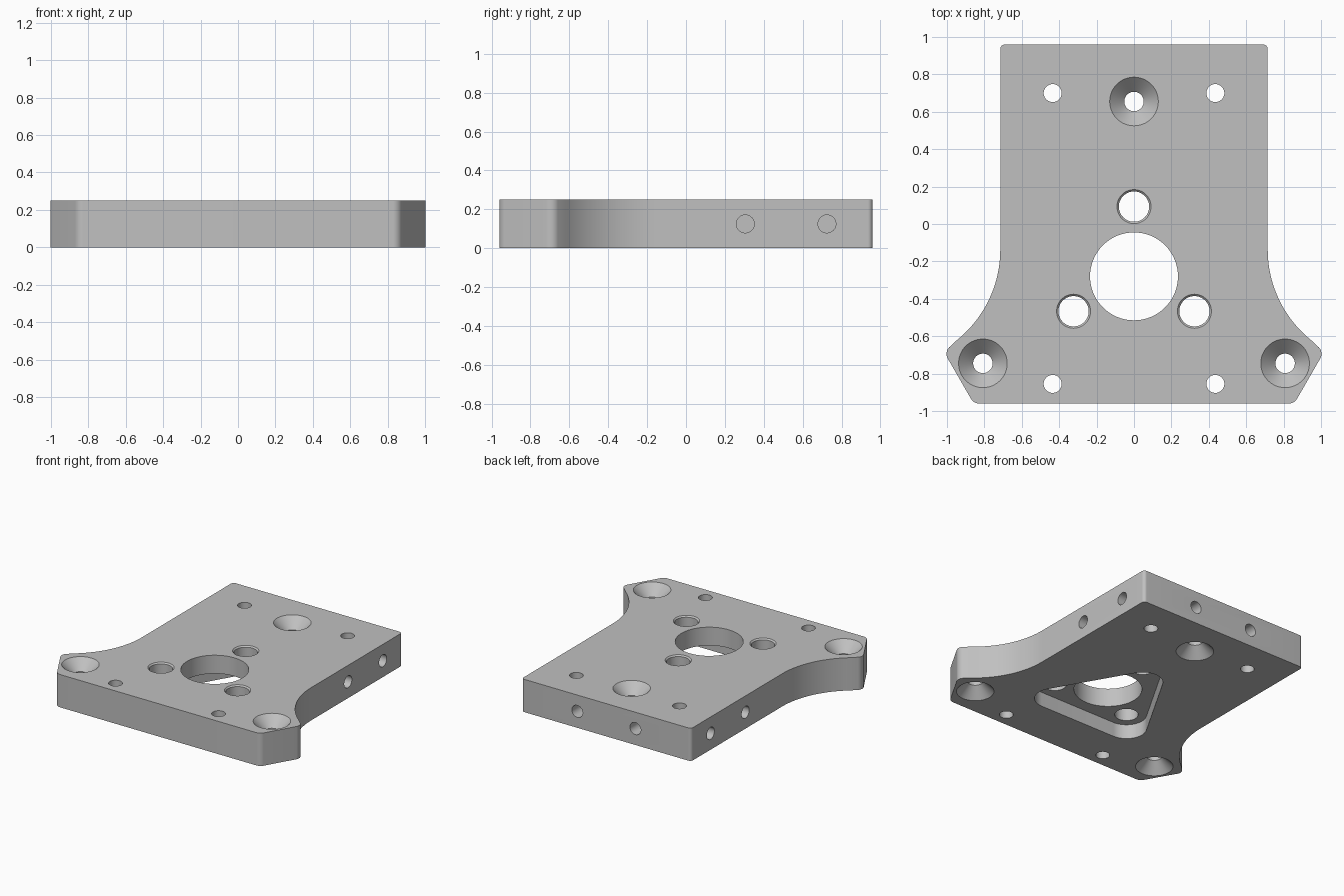
import bpy, bmesh, math
from mathutils import Vector, Matrix

cube = bpy.data.objects.get("Cube")
if cube:
    bpy.data.objects.remove(cube, do_unlink=True)

THICK = 0.25
MID = THICK / 2

metal = bpy.data.materials.new("plain grey metal")
metal.use_nodes = True
grey = (0.53, 0.53, 0.53, 1)
metal.diffuse_color = grey
metal.node_tree.nodes["Principled BSDF"].inputs["Base Color"].default_value = grey


def rounded(corner, before, after, r, steps=10):
    """Points of a fillet of radius r at a corner."""
    c = Vector(corner)
    a, b = (Vector(before) - c).normalized(), (Vector(after) - c).normalized()
    half = math.acos(a.dot(b)) / 2
    centre = c + (a + b).normalized() * (r / math.sin(half))
    start = c + a * (r / math.tan(half)) - centre
    turn = math.copysign(math.pi - 2 * half, start.y * a.x - start.x * a.y)
    base = math.atan2(start.y, start.x)
    angles = [base + turn * i / steps for i in range(steps + 1)]
    return [centre + Vector((math.cos(t), math.sin(t))) * r for t in angles]


def loft(name, rings, matrix=Matrix.Identity(4)):
    """Closed solid through rings of equal point count."""
    bm = bmesh.new()
    loops = [[bm.verts.new(p) for p in ring] for ring in rings]
    for lo, hi in zip(loops, loops[1:]):
        for i in range(len(lo)):
            bm.faces.new((lo[i - 1], lo[i], hi[i], hi[i - 1]))
    bm.faces.new(reversed(loops[0]))
    bm.faces.new(loops[-1])
    bm.transform(matrix)
    bmesh.ops.recalc_face_normals(bm, faces=bm.faces[:])
    mesh = bpy.data.meshes.new(name)
    bm.to_mesh(mesh)
    bm.free()
    mesh.materials.append(metal)
    ob = bpy.data.objects.new(name, mesh)
    bpy.context.scene.collection.objects.link(ob)
    return ob


def prism(name, points, low, high):
    return loft(name, [[(p.x, p.y, z) for p in points] for z in (low, high)])


def turned(name, profile, matrix, sides=64):
    """Solid of revolution from (radius, height) pairs."""
    angles = [2 * math.pi * i / sides for i in range(sides)]
    return loft(name, [[(r * math.cos(t), r * math.sin(t), z) for t in angles]
                       for r, z in profile], matrix)


# Plate outline: left half, then mirrored
R = 0.62
WAIST, BACK = 0.715, 0.96
flare = [Vector((WAIST + R - R * math.cos(a), -0.137 - R * math.sin(a)))
         for a in (math.radians(52.5) * i / 32 for i in range(33))]
tip, foot = (1.015, -0.686), (0.857, -BACK)
half_outline = rounded((WAIST, BACK), (0, BACK), (WAIST, 0), 0.025)
half_outline += flare[:-1]
half_outline += rounded(tip, flare[-1], foot, 0.05)
half_outline += rounded(foot, tip, (0, -BACK), 0.05)
outline = half_outline + [Vector((-p.x, p.y)) for p in reversed(half_outline)]
plate = prism("mounting_plate", outline, 0, THICK)

cutters = []
E = 0.01


def vertical_hole(name, x, y, profile):
    cutters.append(turned(name, profile, Matrix.Translation((x, y, 0))))


# Triangular pocket in the underside
HUB = Vector((0, -0.28))


def spoke(k, r):
    a = math.radians(90 + 120 * k)
    return HUB + Vector((math.cos(a), math.sin(a))) * r


pocket = []
for k in range(3):
    pocket += rounded(spoke(k, 0.653), spoke(k - 1, 0.653), spoke(k + 1, 0.653), 0.14, 20)
cutters.append(prism("pocket_cutter", pocket, -0.05, 0.11))

# Central bore and three chamfered holes around it
vertical_hole("bore_cutter", HUB.x, HUB.y, [(0.235, -E), (0.235, THICK + E)])
for k in range(3):
    p = spoke(k, 0.373)
    vertical_hole("hub_hole_cutter", p.x, p.y,
                  [(0.081, -E), (0.081, THICK - E), (0.101, THICK + E)])

# Countersunk holes, open on both faces
sink = [(0.14, -E), (0.052, 0.078), (0.052, THICK - 0.078), (0.14, THICK + E)]
for x, y in ((0, 0.655), (0.808, -0.745), (-0.808, -0.745)):
    vertical_hole("countersink_cutter", x, y, sink)

# Small through holes, and blind holes in the side and back edges
blind = [(0.046, -0.2), (0.046, 0.05)]
for s in (-1, 1):
    for y in (0.70, -0.855):
        vertical_hole("small_hole_cutter", s * 0.435, y, [(0.048, -E), (0.048, THICK + E)])
    for y in (0.305, 0.725):
        m = Matrix.Translation((s * WAIST, y, MID)) @ Matrix.Rotation(s * math.pi / 2, 4, "Y")
        cutters.append(turned("side_hole_cutter", blind, m, 48))
    m = Matrix.Translation((s * 0.245, BACK, MID)) @ Matrix.Rotation(-math.pi / 2, 4, "X")
    cutters.append(turned("back_hole_cutter", blind, m, 48))

# Cut everything out of the plate
bpy.ops.object.select_all(action="DESELECT")
plate.select_set(True)
bpy.context.view_layer.objects.active = plate
for cutter in cutters:
    cutter.hide_render = True
    mod = plate.modifiers.new("cut", "BOOLEAN")
    mod.operation = "DIFFERENCE"
    mod.solver = "EXACT"
    mod.object = cutter
    bpy.ops.object.modifier_apply(modifier=mod.name)
    bpy.data.objects.remove(cutter, do_unlink=True)

bpy.ops.object.shade_smooth_by_angle(angle=math.radians(30))
